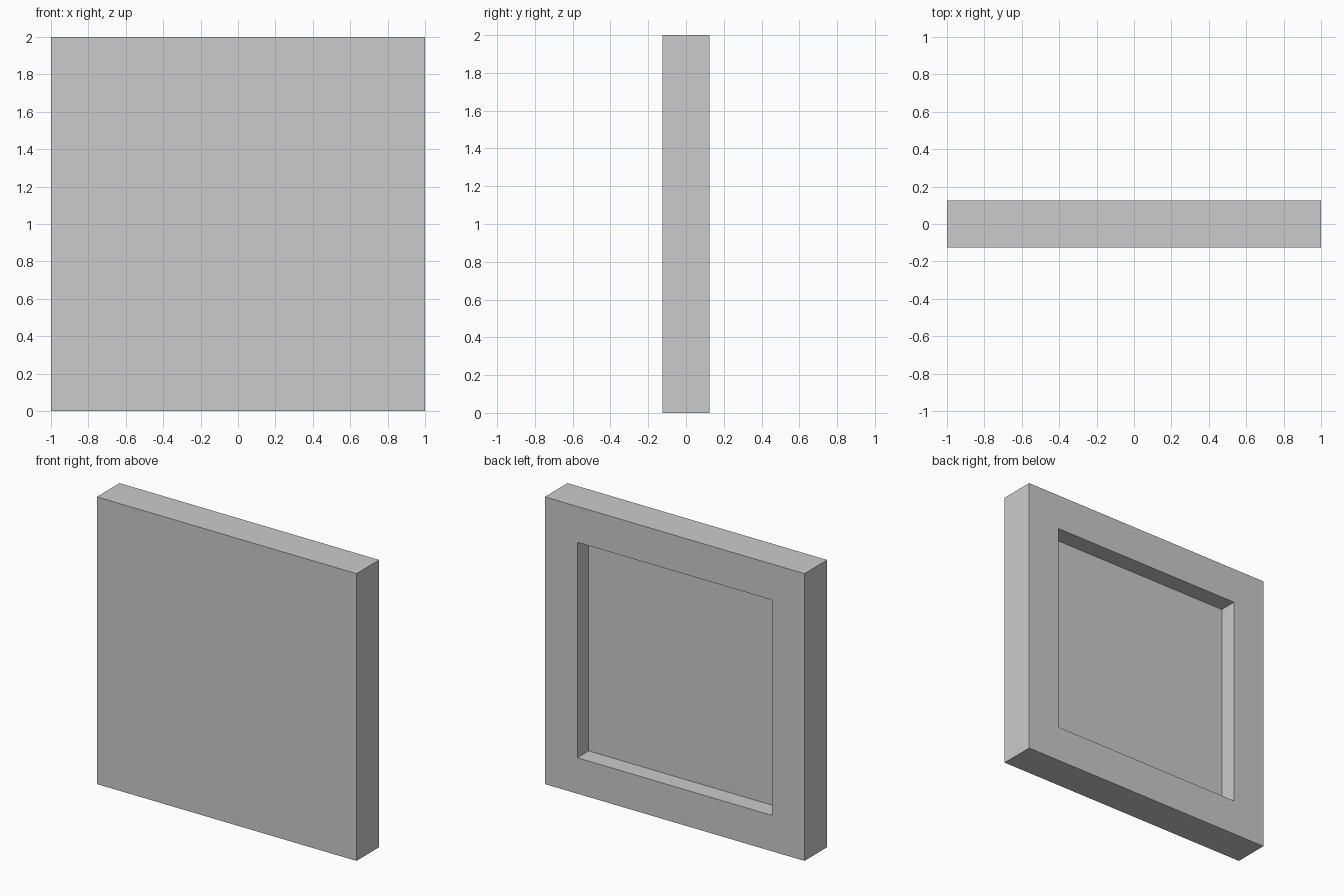
import bpy
import bmesh
from mathutils import Matrix

if "Cube" in bpy.data.objects:
    bpy.data.objects.remove(bpy.data.objects["Cube"])

SIZE, THICK = 2.0, 0.25
BORDER, DEPTH = 0.25, 0.125

bm = bmesh.new()

# Square slab standing on the ground
bmesh.ops.create_cube(
    bm, size=1.0,
    matrix=Matrix.Translation((0, 0, SIZE / 2)) @ Matrix.Diagonal((SIZE, THICK, SIZE, 1)))
bm.normal_update()

# Raised border and recessed panel on the back
back = max(bm.faces, key=lambda f: f.calc_center_median().y)
bmesh.ops.inset_region(bm, faces=[back], thickness=BORDER, use_even_offset=True)
panel = bmesh.ops.extrude_discrete_faces(bm, faces=[back])["faces"][0]
bmesh.ops.translate(bm, verts=panel.verts, vec=(0, -DEPTH, 0))
bmesh.ops.recalc_face_normals(bm, faces=bm.faces)

mesh = bpy.data.meshes.new("recessed_wall_panel")
bm.to_mesh(mesh)
bm.free()
bpy.context.collection.objects.link(bpy.data.objects.new("recessed_wall_panel", mesh))
